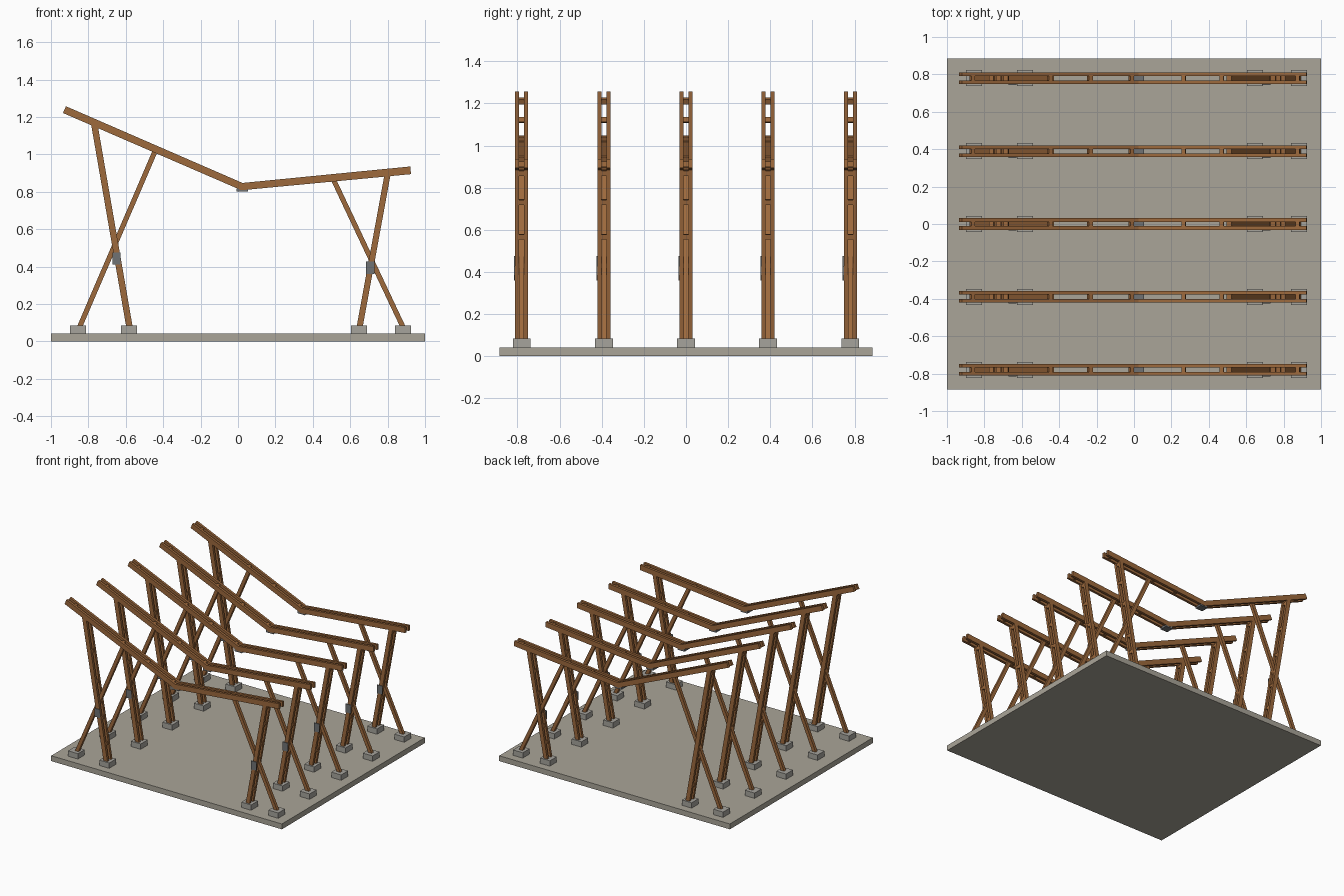
import bpy, bmesh
from mathutils import Vector

if "Cube" in bpy.data.objects:
    bpy.data.objects.remove(bpy.data.objects["Cube"])

FRAMES = [-0.78, -0.39, 0.0, 0.39, 0.78]
IN, OUT = 0.012, 0.031          # inner and outer faces of the paired planks


def material(name, rgb):
    m = bpy.data.materials.new(name)
    m.diffuse_color = (*rgb, 1)
    m.use_nodes = True
    m.node_tree.nodes["Principled BSDF"].inputs["Base Color"].default_value = m.diffuse_color
    return m


wood = material("brown timber", (0.34, 0.142, 0.046))
concrete = material("concrete", (0.40, 0.375, 0.315))
footing_mat = material("footing concrete", (0.38, 0.37, 0.335))
steel = material("grey steel", (0.16, 0.17, 0.175))


def prism(bm, outline, y0, y1):
    """Extrude an outline in the xz plane from y0 to y1."""
    face = bm.faces.new([bm.verts.new((x, y0, z)) for x, z in outline])
    new = bmesh.ops.extrude_face_region(bm, geom=[face])["geom"]
    verts = [v for v in new if isinstance(v, bmesh.types.BMVert)]
    bmesh.ops.translate(bm, verts=verts, vec=(0, y1 - y0, 0))


def rect(x0, x1, z0, z1):
    return [(x0, z0), (x1, z0), (x1, z1), (x0, z1)]


def bar(a, b, width):
    """Outline of a straight member between two xz points."""
    a, b = Vector(a), Vector(b)
    d = (b - a).normalized()
    n = Vector((-d.y, d.x)) * width / 2
    return [a + n, b + n, b - n, a - n]


def block(a, b, t, length, width):
    """Short bar centred at fraction t of the line a-b."""
    a, b = Vector(a), Vector(b)
    c, d = a.lerp(b, t), (b - a).normalized() * length / 2
    return bar(c - d, c + d, width)


def part(name, mat, pieces, places=FRAMES):
    """One mesh of prisms, placed once for every frame."""
    bm = bmesh.new()
    for outline, y0, y1 in pieces:
        prism(bm, outline, y0, y1)
    bmesh.ops.recalc_face_normals(bm, faces=bm.faces)
    me = bpy.data.meshes.new(name)
    bm.to_mesh(me)
    bm.free()
    me.materials.append(mat)
    for y in places:
        ob = bpy.data.objects.new(name, me)
        ob.location.y = y
        bpy.context.collection.objects.link(ob)


def pair(outline):
    return [(outline, -OUT, -IN), (outline, IN, OUT)]


# ground slab
part("slab", concrete, [(rect(-1, 1, 0, 0.042), -0.885, 0.885)], [0])

# footings
part("footing", footing_mat, [(rect(x - 0.0425, x + 0.0425, 0.04, 0.084), -0.0425, 0.0425)
                              for x in (-0.855, -0.583, 0.647, 0.882)])

# paired butterfly rafters with a mitred valley
rafter = [(-0.936, 1.221), (0.018, 0.808), (0.925, 0.894),
          (0.921, 0.935), (0.024, 0.847), (-0.92, 1.257)]
part("rafter", wood, pair(rafter))

# paired columns
col_l = ((-0.58, 0.075), (-0.768, 1.16))
col_r = ((0.65, 0.075), (0.80, 0.895))
part("column", wood, pair(bar(*col_l, 0.034)) + pair(bar(*col_r, 0.032)))

# single diagonal braces running between the column planks
part("brace", wood, [(bar((-0.848, 0.075), (-0.441, 1.022), 0.027), -IN, IN),
                     (bar((0.883, 0.075), (0.508, 0.87), 0.027), -IN, IN)])

# spacer blocks between rafter planks and column planks
raf_l = ((-0.928, 1.239), (0.021, 0.828))
raf_r = ((0.021, 0.828), (0.923, 0.915))
blocks = [block(*raf_l, (x + 0.928) / 0.949, 0.022, 0.026) for x in (-0.865, -0.45, -0.235, -0.015)]
blocks += [block(*raf_r, (x - 0.021) / 0.902, 0.022, 0.026) for x in (0.265, 0.47, 0.875)]
blocks += [block(*col_l, t, 0.024, 0.026) for t in (0.12, 0.3, 0.55, 0.76, 0.965)]
blocks += [block(*col_r, t, 0.024, 0.026) for t in (0.15, 0.3, 0.6, 0.8, 0.97)]
part("spacer", wood, [(o, -IN, IN) for o in blocks])

# steel plates at the crossings and below the valley
part("crossing_plate", steel, [(rect(-0.671, -0.627, 0.41, 0.475), -OUT - 0.005, -OUT),
                               (rect(0.685, 0.73, 0.36, 0.427), -OUT - 0.005, -OUT)])
part("valley_plate", steel, [(rect(-0.008, 0.054, 0.80, 0.818), -0.03, 0.03)])
